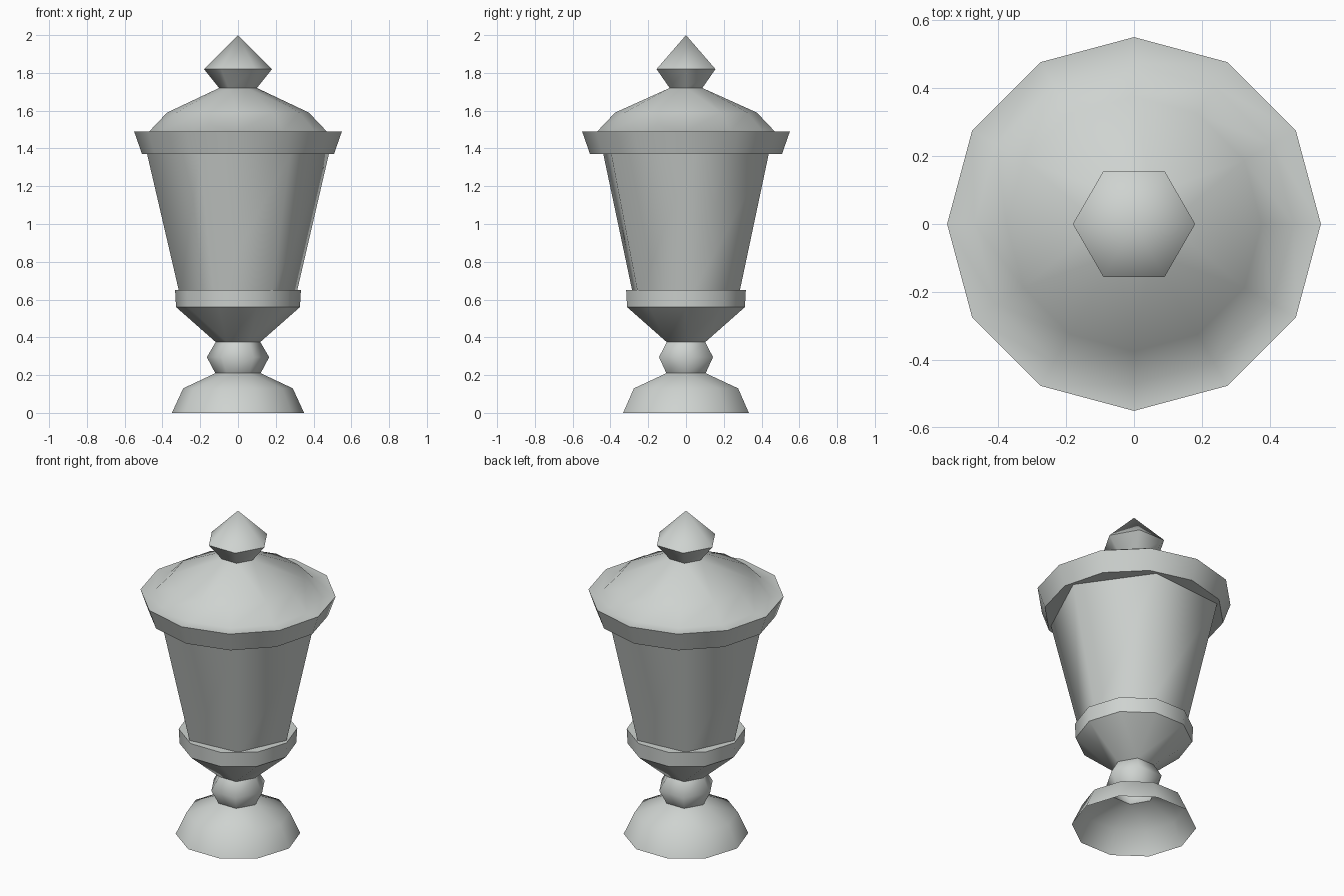
import bpy
import bmesh
import math

if "Cube" in bpy.data.objects:
    bpy.data.objects.remove(bpy.data.objects["Cube"], do_unlink=True)

# One pale grey paint for the whole lantern
grey = bpy.data.materials.new("pale_grey")
grey.use_nodes = True
colour = (0.62, 0.65, 0.63, 1)
grey.diffuse_color = colour
grey.node_tree.nodes["Principled BSDF"].inputs["Base Color"].default_value = colour


def add_ring(bm, z, radius, sides):
    """A polygon ring, or a single point when the radius is zero."""
    if radius == 0:
        return [bm.verts.new((0, 0, z))]
    angles = [math.tau * i / sides for i in range(sides)]
    return [bm.verts.new((radius * math.cos(a), radius * math.sin(a), z)) for a in angles]


def bridge(bm, low, high):
    """Join two rings, which may have different numbers of sides."""
    n, m = len(low), len(high)
    i = j = 0
    while i < n or j < m:
        a, b = low[i % n], high[j % m]
        next_low, next_high = (i + 1) * m, (j + 1) * n
        if m == 1:
            bm.faces.new((a, low[(i + 1) % n], b))
            i += 1
            if i == n:
                break
        elif next_low == next_high:
            bm.faces.new((a, low[(i + 1) % n], high[(j + 1) % m], b))
            i, j = i + 1, j + 1
        elif next_low < next_high:
            bm.faces.new((a, low[(i + 1) % n], b))
            i += 1
        else:
            bm.faces.new((a, high[(j + 1) % m], b))
            j += 1


def lathe(name, profile, turn=0):
    """Build a part from rings of (height, radius, sides), listed upwards."""
    bm = bmesh.new()
    rings = [add_ring(bm, *ring) for ring in profile]
    for low, high in zip(rings, rings[1:]):
        bridge(bm, low, high)
    mesh = bpy.data.meshes.new(name)
    bm.to_mesh(mesh)
    bm.free()
    mesh.materials.append(grey)
    part = bpy.data.objects.new(name, mesh)
    part.rotation_euler.z = math.radians(turn)
    bpy.context.collection.objects.link(part)
    bpy.ops.object.select_all(action="DESELECT")
    part.select_set(True)
    bpy.context.view_layer.objects.active = part
    bpy.ops.object.shade_smooth_by_angle(angle=math.radians(62))


# Hollow foot and faceted knob
lathe("foot", [(0, 0.35, 10), (0.13, 0.29, 10), (0.21, 0.12, 6)])
lathe("stem_knob", [(0.21, 0.12, 6), (0.295, 0.165, 6), (0.375, 0.118, 6)])

# Flared cup with its collar
lathe("cup", [(0.375, 0.118, 6), (0.56, 0.328, 10)])
lathe("collar", [(0.56, 0.328, 10), (0.65, 0.333, 10), (0.65, 0.25, 10)])

# Six-sided lamp body, turned slightly
lathe("lamp_body", [(0.62, 0.308, 6), (1.37, 0.483, 6)], turn=5)

# Rim with flat underside
lathe("rim", [(1.37, 0.4, 12), (1.37, 0.508, 12), (1.49, 0.55, 12)])

# Roof with flat ledge, and finial
lathe("roof", [(1.49, 0.55, 12), (1.49, 0.47, 12), (1.59, 0.375, 12), (1.72, 0.1, 6)])
lathe("finial", [(1.72, 0.1, 6), (1.82, 0.18, 6), (2, 0, 1)])
